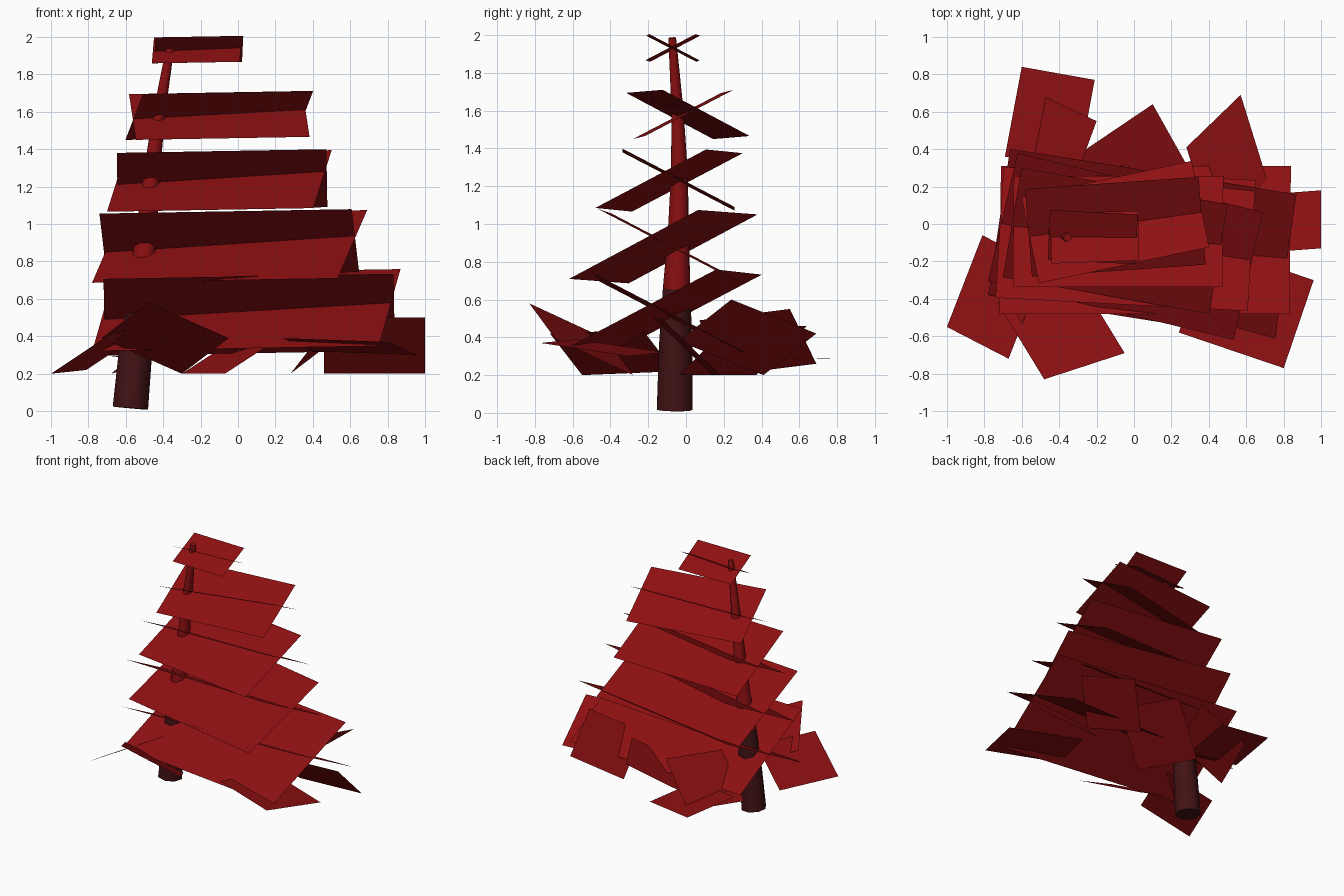
import bpy, bmesh, math
from mathutils import Vector, Matrix, Euler

cube = bpy.data.objects.get("Cube")
if cube:
    bpy.data.objects.remove(cube, do_unlink=True)


def material(name, rgb):
    mat = bpy.data.materials.new(name)
    mat.use_nodes = True
    mat.diffuse_color = (*rgb, 1)
    shader = mat.node_tree.nodes["Principled BSDF"]
    shader.inputs["Base Color"].default_value = (*rgb, 1)
    return mat


red = material("deep red", (0.27, 0.005, 0.006))
bark = material("dark bark", (0.055, 0.006, 0.007))


def finish(name, bm, *mats):
    mesh = bpy.data.meshes.new(name)
    bm.to_mesh(mesh)
    bm.free()
    for mat in mats:
        mesh.materials.append(mat)
    obj = bpy.data.objects.new(name, mesh)
    bpy.context.collection.objects.link(obj)
    return obj


def card(name, corner, edge_a, edge_b):
    """Flat four-cornered sheet spanned by two edges, facing up."""
    bm = bmesh.new()
    p, a, b = Vector(corner), Vector(edge_a), Vector(edge_b)
    face = bm.faces.new([bm.verts.new(v) for v in (p, p + a, p + a + b, p + b)])
    face.normal_update()
    if face.normal.z < 0:
        face.normal_flip()
    return finish(name, bm, red)


def tilted_sheet(name, centre, length, depth, tilt, yaw):
    """Foliage sheet leaning about its long axis, then turned about z."""
    turn = Euler([math.radians(v) for v in (tilt, -1, yaw)]).to_matrix()
    a = turn @ Vector((length, 0, 0))
    b = turn @ Vector((0, depth, 0))
    card(name, Vector(centre) - (a + b) / 2, a, b)


# Curved, tapering trunk: centre and radius of each ring
path = [((-0.575, -0.06, 0.016), 0.096), ((-0.545, -0.055, 0.35), 0.09),
        ((-0.52, -0.05, 0.66), 0.075), ((-0.49, -0.04, 0.95), 0.058),
        ((-0.46, -0.035, 1.28), 0.044), ((-0.42, -0.045, 1.6), 0.034),
        ((-0.355, -0.073, 1.985), 0.022)]
SIDES = 8
bm = bmesh.new()
rings = []
for i, (point, radius) in enumerate(path):
    before = Vector(path[max(i - 1, 0)][0])
    after = Vector(path[min(i + 1, len(path) - 1)][0])
    turn = (after - before).to_track_quat('Z', 'Y')
    ring = []
    for k in range(SIDES):
        angle = math.tau * k / SIDES
        offset = Vector((math.cos(angle), math.sin(angle), 0)) * radius
        ring.append(bm.verts.new(Vector(point) + turn @ offset))
    rings.append(ring)
for i, (low, high) in enumerate(zip(rings, rings[1:])):
    for k in range(SIDES):
        n = (k + 1) % SIDES
        face = bm.faces.new((low[k], low[n], high[n], high[k]))
        face.smooth = True
        face.material_index = 1 if i < 2 else 0
bm.faces.new(rings[0][::-1]).material_index = 1
bm.faces.new(rings[-1])
finish("trunk", bm, red, bark)

# Five tiers of crossed sheets: length, depth, then centre and yaw of each sheet
tiers = [
    (1.55, 0.89, (0.06, -0.085, 0.515), 0, (0.045, -0.11, 0.54), -9),
    (1.35, 0.79, (-0.045, -0.08, 0.885), -3, (-0.045, -0.12, 0.88), -13.5),
    (1.12, 0.67, (-0.085, -0.04, 1.235), 0, (-0.1, -0.09, 1.23), -10),
    (0.93, 0.53, (-0.1, 0.01, 1.58), 12, (-0.1, -0.015, 1.58), 4),
    (0.47, 0.3, (-0.21, -0.07, 1.932), 2, (-0.22, -0.07, 1.932), -3),
]
for i, (length, depth, mid_a, yaw_a, mid_b, yaw_b) in enumerate(tiers, 1):
    tilted_sheet(f"tier_{i}_sheet_front_high", mid_a, length, depth, -27.5, yaw_a)
    tilted_sheet(f"tier_{i}_sheet_back_high", mid_b, length, depth, 27.5, yaw_b)

# Loose sheets around the foot: corner and two edges
foot_sheets = {
    "front": ((-0.48, -0.83, 0.58), (0.43, 0.14, -0.19), (-0.25, 0.41, -0.19)),
    "front_right": ((-1, -0.55, 0.2), (0.19, 0.49, 0.02), (0.33, -0.17, 0.22)),
    "front_left": ((0.96, -0.3, 0.3), (-0.16, -0.47, 0.07), (-0.56, 0.19, 0.02)),
    "left": ((1, 0.18, 0.2), (0, -0.31, 0.3), (-0.54, -0.04, 0)),
    "back_left": ((0.57, 0.69, 0.42), (0.14, -0.45, 0.18), (-0.29, -0.28, -0.22)),
    "back": ((-0.3, 0.37, 0.2), (0.23, -0.41, 0), (0.4, 0.27, 0.26)),
    "back_right_flat": ((-0.6, 0.84, 0.285), (0.39, -0.07, 0), (-0.09, -0.48, 0.01)),
    "back_right_steep": ((-0.5, 0.69, 0.26), (0.3, -0.14, 0.29), (-0.175, -0.48, -0.06)),
}
for place, shape in foot_sheets.items():
    card("foot_sheet_" + place, *shape)
